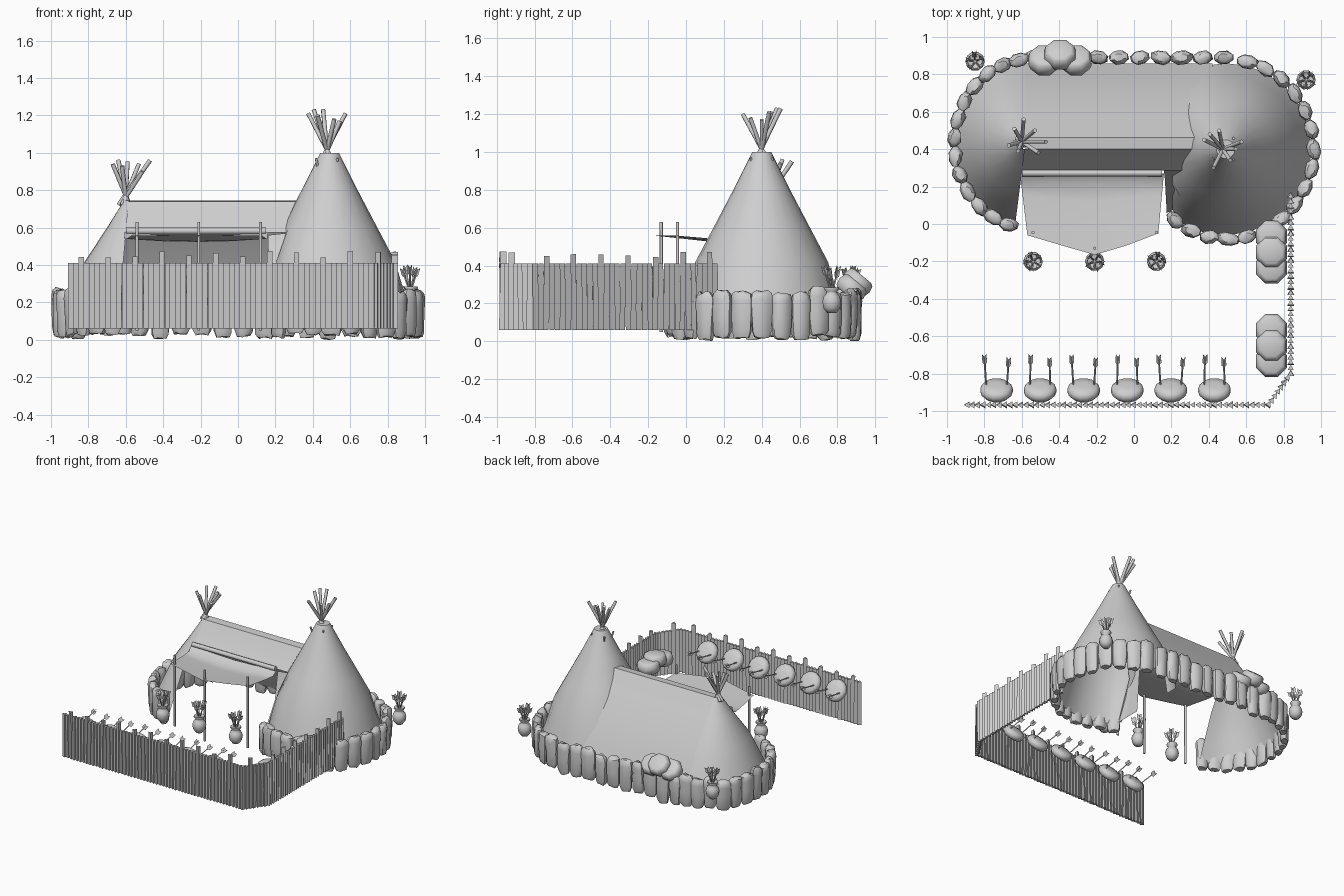
import bpy, bmesh, math, random
from mathutils import Vector, Matrix

random.seed(4)
cube = bpy.data.objects.get("Cube")
if cube:
    bpy.data.objects.remove(cube)

clay = bpy.data.materials.new("plain_grey")
clay.use_nodes = True
GREY = (0.62, 0.62, 0.62, 1)
clay.diffuse_color = GREY
clay.node_tree.nodes["Principled BSDF"].inputs["Base Color"].default_value = GREY


def finish(name, bm, angle=65, solid=True):
    """Turn a bmesh into a named object, smooth below the given angle."""
    if solid:
        bmesh.ops.recalc_face_normals(bm, faces=bm.faces)
    mesh = bpy.data.meshes.new(name)
    bm.to_mesh(mesh)
    bm.free()
    mesh.materials.append(clay)
    ob = bpy.data.objects.new(name, mesh)
    bpy.context.collection.objects.link(ob)
    bpy.ops.object.select_all(action='DESELECT')
    ob.select_set(True)
    bpy.context.view_layer.objects.active = ob
    if angle:
        bpy.ops.object.shade_smooth_by_angle(angle=math.radians(angle))


def skin(bm, rows, closed=False, keep=None):
    """Bridge rows of points with quads."""
    grid = [[bm.verts.new(p) for p in row] for row in rows]
    for a, b in zip(grid, grid[1:]):
        n = len(a)
        for i in range(n if closed else n - 1):
            j = (i + 1) % n
            quad = (a[i], a[j], b[j], b[i])
            mid = sum((v.co for v in quad), Vector()) / 4
            if keep is None or keep(mid):
                bm.faces.new(quad)
    return grid


def rod(bm, start, end, r, sides=6):
    start, end = Vector(start), Vector(end)
    d = end - start
    m = Matrix.Translation((start + end) / 2) @ d.to_track_quat('Z', 'Y').to_matrix().to_4x4()
    bmesh.ops.create_cone(bm, cap_ends=True, segments=sides, radius1=r, radius2=r,
                          depth=d.length, matrix=m)


def solid_rows(bm, rows):
    """Closed solid through a stack of rings."""
    grid = skin(bm, rows, closed=True)
    bm.faces.new(grid[0][::-1])
    bm.faces.new(grid[-1])


def turned(bm, profile, matrix, sides):
    """Closed solid of revolution from (radius, height) pairs."""
    solid_rows(bm, [[matrix @ Vector((r * math.cos(t), r * math.sin(t), z))
                     for t in (math.tau * i / sides for i in range(sides))]
                    for r, z in profile])


def cone_rows(profile, cx, cy, a0, a1, n, sy=1, min_x=-2):
    angles = [math.radians(a0 + (a1 - a0) * i / n) for i in range(n + 1)]
    return [[(max(min_x, cx + r * math.cos(t)), cy + r * sy * math.sin(t), z) for t in angles]
            for r, z in profile]


# Tall round tent, flattened and open where it joins the long tent
def outside_long_tent(p):
    a = math.degrees(math.atan2(p.y - .4, p.x - .49)) % 360
    return p.z > .5 or not 140 < a < 200


bm = bmesh.new()
tall = [(.46, .08), (.4, .25), (.35, .42), (.255, .6), (.15, .8), (.05, 1.0), (.005, 1.0)]
skin(bm, cone_rows(tall, .49, .4, 0, 360, 24, min_x=.205), keep=outside_long_tent)
bmesh.ops.remove_doubles(bm, verts=bm.verts, dist=.0005)
finish("tall_tent", bm, 50, False)
bm = bmesh.new()
for k in range(4):
    t = math.radians(45 + 90 * k)
    out = Vector((math.cos(t), math.sin(t), 0))
    c = Vector((.475, .4, .95)) + out * .07
    rod(bm, c - Vector((0, 0, .02)), c + out * .012 + Vector((0, 0, .02)), .007)
finish("tent_pegs", bm)

# Long tent: rounded end, back slope, short front roof and door flap
bm = bmesh.new()
low = [(.39, .08), (.315, .25), (.24, .42), (.12, .6), (.03, .745)]
skin(bm, cone_rows(low, -.58, .43, 90, 262, 10, sy=1.1))
finish("long_tent_end", bm, 50, False)
bm = bmesh.new()
back = [(.40, .74), (.463, .745), (.562, .6), (.694, .42), (.776, .25), (.859, .08)]
skin(bm, [[(x, y, z) for x in (.42, -.1, -.58)] for y, z in back])
finish("long_tent_back", bm, 50, False)
bm = bmesh.new()
front = [(.285, .575), (.34, .645), (.40, .74)]
skin(bm, [[(x, y, z) for x in (.36, -.1, -.6)] for y, z in front])
finish("long_tent_front_roof", bm, 50, False)
bm = bmesh.new()
skin(bm, [[(.34, .29, .58), (.16, .285, .56)], [(.23, .22, .38), (.165, .24, .34)],
          [(.215, .08, .09), (.175, .06, .09)]])
finish("door_flap", bm, 50, False)

# Awning hung from its beam, and three poles
bm = bmesh.new()
edge = [(-.57, -.06), (-.385, -.115), (-.21, -.165), (-.04, -.115), (.13, -.05)]
rear = [-.61, -.42, -.22, -.04, .16]
rows = []
for f, z in ((0, .575), (.12, .54), (.35, .54), (.7, .55), (1, .558)):
    rows.append([(xr + (x - xr) * f, .27 + (y - .27) * f,
                  z - .02 * math.sin(math.pi * i / 4) * (1 - f))
                 for i, ((x, y), xr) in enumerate(zip(edge, rear))])
skin(bm, rows)
finish("awning", bm, 50, False)
bm = bmesh.new()
rod(bm, (-.6, .272, .582), (.15, .272, .582), .018, 8)
finish("awning_beam", bm)
bm = bmesh.new()
for x, y in ((-.54, -.045), (-.21, -.13), (.12, -.045)):
    rod(bm, (x, y, .05), (x, y, .63), .009)
finish("awning_poles", bm)


# Crossed poles above each tent top
def crossed_poles(name, base, tips):
    bm = bmesh.new()
    base = Vector(base)
    for dx, dy, dz in tips:
        foot = base + Vector((-dx * .3, -dy * .3, -.02))
        rod(bm, foot, base + Vector((dx, dy, dz)), .012)
    finish(name, bm)


crossed_poles("tall_tent_poles", (.475, .4, .98),
              [(-.1, .05, .23), (-.05, -.1, .22), (-.02, .1, .25), (.1, .04, .23),
               (.04, -.06, .2), (-.07, .08, .25), (.07, .0, .19)])
crossed_poles("long_tent_poles", (-.6, .44, .74),
              [(-.07, -.02, .2), (-.04, .07, .22), (.01, .12, .21), (.13, .0, .22),
               (.07, .06, .2), (-.02, -.05, .19), (.09, -.06, .16)])

# Tall blocky stones standing round the tents
spots = []
for i in range(17):
    a = math.radians(-128 + 12.8 * i)
    spots.append((.5 + .46 * math.cos(a), .4 + .48 * math.sin(a), a))
for i in range(10):
    spots.append((.48 - .112 * i, .89, math.pi / 2))
for i in range(13):
    a = math.radians(98 + 13 * i)
    spots.append((-.56 + .4 * math.cos(a), .43 + .45 * math.sin(a), a))
bm = bmesh.new()
for x, y, a in spots:
    m = Matrix.Translation((x, y, random.uniform(0, .03)))
    m = m @ Matrix.Rotation(a + random.uniform(-.25, .25), 4, 'Z')
    m = m @ Matrix.Diagonal((.036, random.uniform(.05, .06), random.uniform(.23, .25), 1))
    rows = []
    for r, z in ((.7, .02), (.95, .13), (1, .5), (1.05, .83), (.95, .97), (.55, 1.03)):
        rows.append([m @ Vector((r * math.cos(t) * random.uniform(.92, 1.1),
                                 r * math.sin(t) * random.uniform(.92, 1.1),
                                 z + random.uniform(-.03, .03)))
                     for t in (math.tau * (k + .5) / 8 for k in range(8))])
    solid_rows(bm, rows)
finish("ring_stones", bm, 45)

# Stake fence of three-sided stakes: front run, cut corner, side run
path = [Vector(p) for p in ((-.89, -.967), (.72, -.967), (.838, -.8), (.838, .18))]
bm = bmesh.new()
for p, q in zip(path, path[1:]):
    n = round((q - p).length / .0285)
    facing = 0 if p == path[0] else math.atan2(q.y - p.y, q.x - p.x) + math.pi
    for i in range(n):
        c = p.lerp(q, i / n)
        top = random.uniform(.44, .475) if i % 5 == 2 else .41
        lean = random.uniform(-.02, .02)
        m = Matrix.Translation((c.x, c.y, (top + .06) / 2)) @ Matrix.Rotation(lean, 4, 'X')
        bmesh.ops.create_cone(bm, cap_ends=True, segments=3, radius1=.019, radius2=.019,
                              depth=top - .06,
                              matrix=m @ Matrix.Rotation(facing + math.pi / 2, 4, 'Z'))
finish("stake_fence", bm, 0)


def arrow(bm, start, end):
    """Thin shaft with crossed feathers at the far end."""
    start, end = Vector(start), Vector(end)
    rod(bm, start, end, .005, 4)
    d = (end - start).normalized()
    side = d.orthogonal().normalized()
    for s in (side, d.cross(side)):
        pts = [end - d * .045, end - d * .03 + s * .018, end + d * .012 + s * .016,
               end, end + d * .012 - s * .016, end - d * .03 - s * .018]
        bm.faces.new([bm.verts.new(p) for p in pts])


# Round straw targets leaning on the fence, two arrows in each
targets, arrows = bmesh.new(), bmesh.new()
for i in range(6):
    x = -.735 + .233 * i
    m = Matrix.Translation((x, -.89, .325)) @ Matrix.Rotation(math.radians(-55), 4, 'X')
    turned(targets, [(.03, -.036), (.07, -.03), (.087, -.01), (.087, .012), (.072, .03),
                     (.03, .034)], m, 14)
    spread = .065 if i % 2 == 0 else .05
    for k in (-1, 1):
        arrow(arrows, (x + k * .055, -.87, .33),
              (x + k * spread, -.71 - .015 * (k == 1), .36))
finish("straw_targets", targets, 50)

# Pots holding bundles of arrows
pots = bmesh.new()
for x, y in ((-.54, -.2), (-.21, -.2), (.12, -.2), (-.85, .87), (.92, .77)):
    turned(pots, [(.026, .15), (.046, .175), (.052, .21), (.044, .238), (.03, .252), (.03, .262),
                  (.042, .275), (.04, .285), (.026, .28)], Matrix.Translation((x, y, 0)), 10)
    for k in range(5):
        t = math.tau * k / 5 + x
        arrow(arrows, (x, y, .25), (x + .042 * math.cos(t), y + .042 * math.sin(t),
                                    .375 + .012 * (k % 2)))
finish("arrow_pots", pots)
finish("arrows", arrows, 0, False)

# Rows of three overlapping padded bundles, the middle one raised
drum = [(.062, -.045), (.08, -.036), (.09, 0), (.08, .036), (.062, .045)]
bm = bmesh.new()
for x, y, z, tilt, along, inset in ((.735, -.15, .26, 0, (0, 1, 0), 0),
                                    (.735, -.65, .26, 0, (0, 1, 0), 0),
                                    (-.395, .905, .285, -40, (1, 0, 0), .03)):
    for k in (-1, 1, 0):
        c = Vector((x, y - inset * abs(k), z + .025 - .03 * abs(k))) + Vector(along) * k * .085
        m = Matrix.Translation(c) @ Matrix.Rotation(math.radians(tilt), 4, 'X')
        turned(bm, drum, m @ Matrix.Rotation(math.pi / 8, 4, 'Z'), 8)
finish("padded_bundles", bm, 50)
